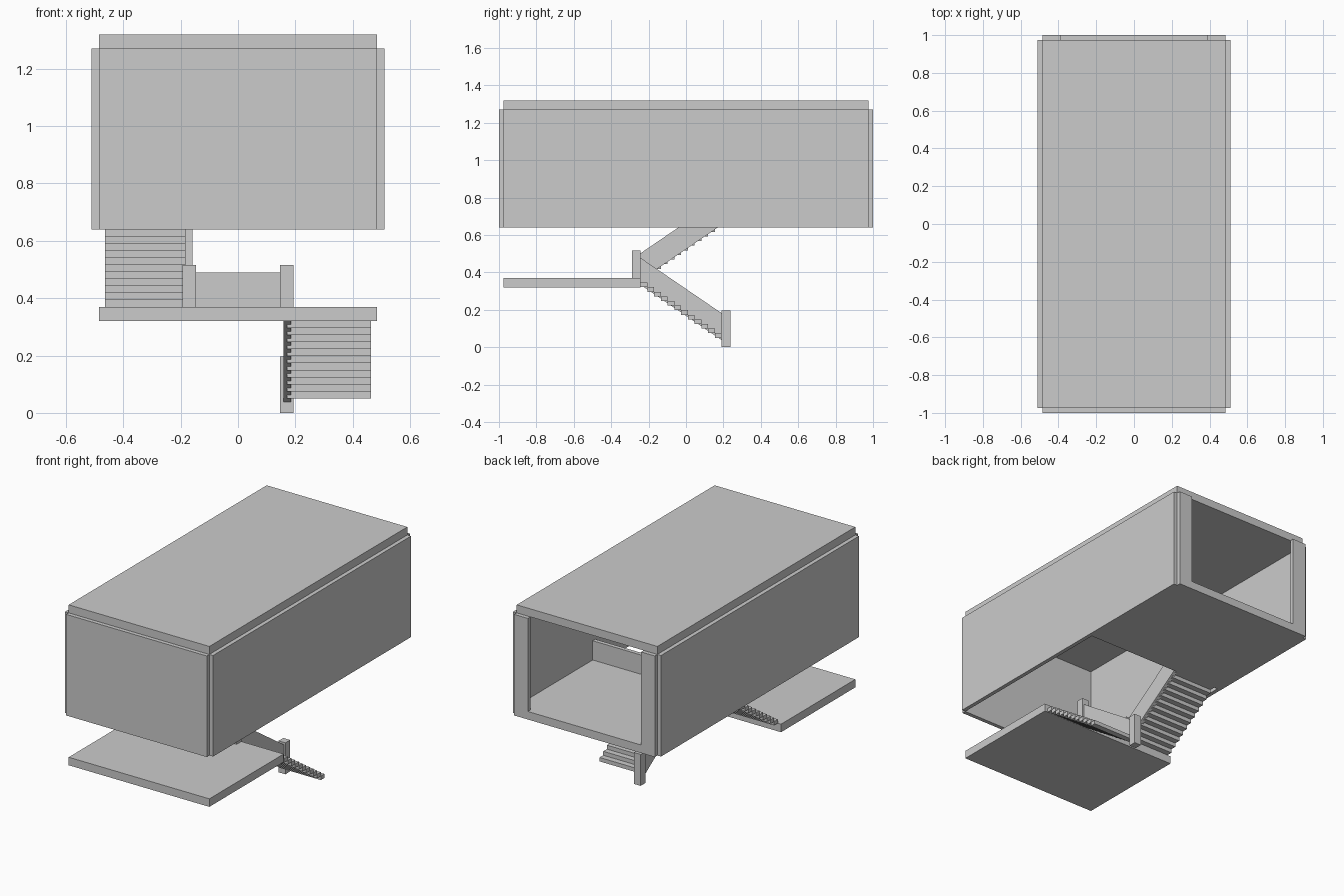
import bpy, bmesh

if "Cube" in bpy.data.objects:
    bpy.data.objects.remove(bpy.data.objects["Cube"])


def prism(name, profile, x0, x1):
    """Extrude a (y, z) outline from x0 to x1."""
    bm = bmesh.new()
    face = bm.faces.new([bm.verts.new((x0, y, z)) for y, z in profile])
    ext = bmesh.ops.extrude_face_region(bm, geom=[face])
    moved = [v for v in ext["geom"] if isinstance(v, bmesh.types.BMVert)]
    bmesh.ops.translate(bm, verts=moved, vec=(x1 - x0, 0, 0))
    bmesh.ops.recalc_face_normals(bm, faces=bm.faces)
    mesh = bpy.data.meshes.new(name)
    bm.to_mesh(mesh)
    bm.free()
    obj = bpy.data.objects.new(name, mesh)
    bpy.context.collection.objects.link(obj)
    return obj


def box(name, x, y, z):
    return prism(name, [(y[0], z[0]), (y[1], z[0]), (y[1], z[1]), (y[0], z[1])], *x)


W, D, T = 0.485, 0.975, 0.025          # half width, half depth, wall thickness
STOREY, SLAB = 0.32, 0.05              # half-level rise, slab thickness
FRONT_EDGE, BACK_EDGE = -0.243, 0.19   # stairwell limits
BASE, TOP = 0.64, 1.27

# Slabs
box("landing_slab", (-W, W), (-D, FRONT_EDGE), (STOREY, STOREY + SLAB))
box("upper_floor_slab", (-W, W), (BACK_EDGE, D), (BASE, BASE + SLAB))
box("roof_slab", (-W, W), (-D, D), (TOP, TOP + SLAB))

# Walls, with a wide opening at the back
for side, s in (("left", -1), ("right", 1)):
    box(side + "_wall", sorted((s * W, s * (W + T))), (-D, D), (BASE, TOP))
    box(side + "_back_wall_strip", sorted((s * 0.39, s * W)), (D, D + T), (BASE, TOP))
box("front_wall", (-W, W), (-D - T, -D), (BASE, TOP))
box("back_sill", (-0.39, 0.39), (D, D + T), (BASE, BASE + SLAB))


# Flights: stacked treads and a solid sloping balustrade on the inner side
def flight(name, s, y0, y1, base):
    n = 12
    rise, run = STOREY / (n + 1), (y1 - y0) / n
    for i in range(n):
        box(f"{name}_tread_{i + 1}", sorted((s * 0.17, s * 0.463)),
            sorted((y0 + run * i, y0 + run * (i + 1))),
            (base + rise * i, base + rise * (i + 1)))
    a, b, climb = base - 0.012, base + 0.132, rise * n
    prism(name + "_balustrade", [(y0, a), (y1, a + climb), (y1, b + climb), (y0, b)],
          *sorted((s * 0.158, s * 0.184)))


flight("lower_flight", 1, BACK_EDGE, FRONT_EDGE, SLAB)
flight("upper_flight", -1, FRONT_EDGE, BACK_EDGE, STOREY + SLAB)

# Newel posts
P = 0.047
back, front = (BACK_EDGE, BACK_EDGE + P), (FRONT_EDGE - P, FRONT_EDGE)
for name, s, y, z in (("bottom_post", 1, back, 0),
                      ("landing_right_post", 1, front, STOREY),
                      ("landing_left_post", -1, front, STOREY),
                      ("upper_post", -1, back, BASE)):
    box(name, (s * 0.17 - P / 2, s * 0.17 + P / 2), y, (z, z + 0.196))

# Level guard panels
box("landing_guard", (-0.147, 0.147), (front[0] + 0.011, front[1] - 0.011), (STOREY + SLAB, 0.49))
box("upper_guard", (-0.147, W), (back[0] + 0.011, back[1] - 0.011), (BASE + SLAB, 0.81))
